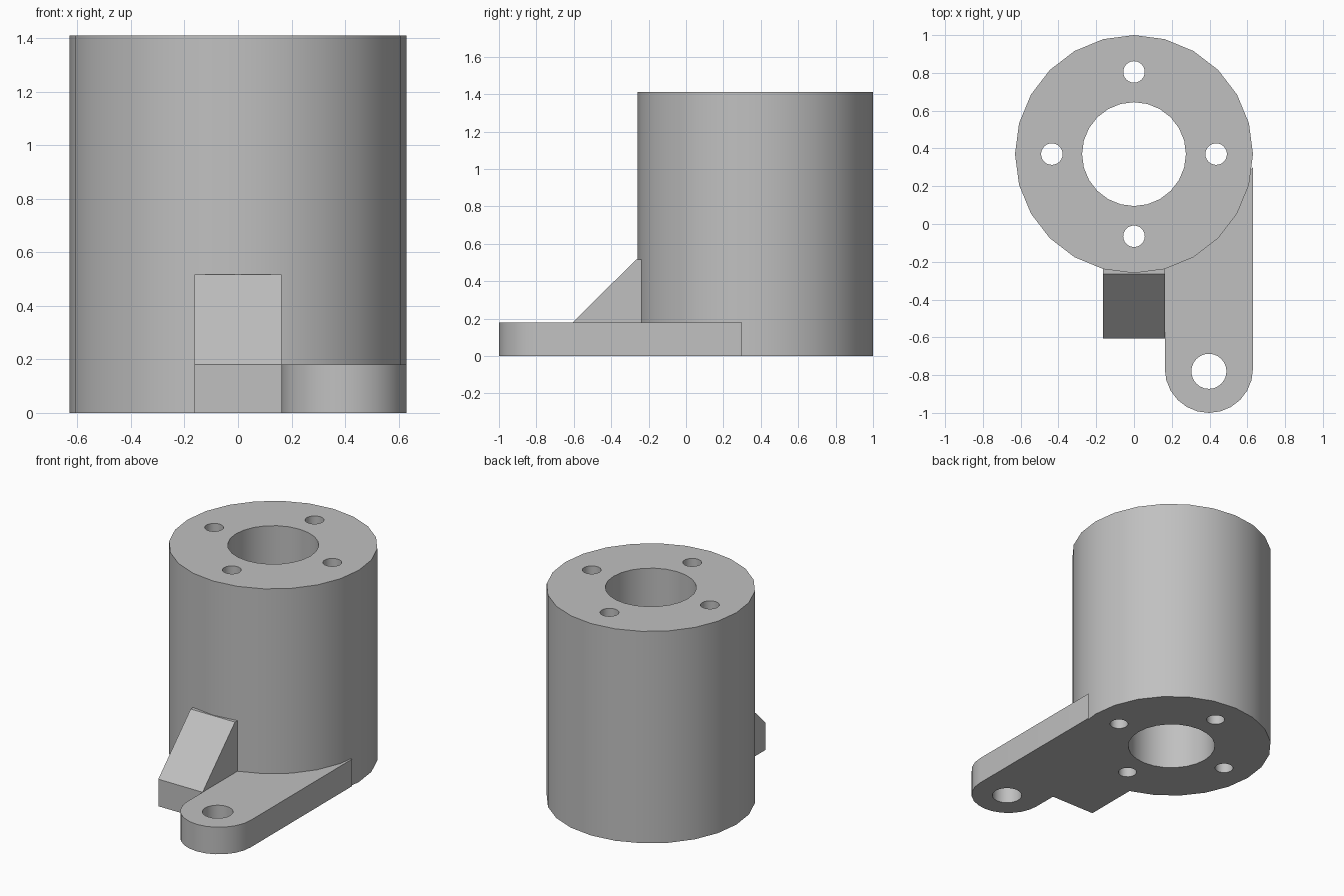
import bpy
import bmesh
from math import sin, cos, pi, radians
from mathutils import Vector

old = bpy.data.objects.get("Cube")
if old:
    bpy.data.objects.remove(old, do_unlink=True)

AXIS = Vector((0, 0.37))      # barrel centre
RADIUS, HEIGHT = 0.63, 1.41
BASE = 0.18                   # foot thickness
HALF = 0.163                  # half width of the rib

grey = bpy.data.materials.new("plain_grey")
grey.use_nodes = True
colour = (0.53, 0.53, 0.53, 1)
grey.diffuse_color = colour
grey.node_tree.nodes["Principled BSDF"].inputs["Base Color"].default_value = colour


def arc(centre, r, start=0, end=2 * pi, steps=24, closed=True):
    """Points along a circle or part of one."""
    count = steps if closed else steps + 1
    angles = [start + (end - start) * i / steps for i in range(count)]
    return [(centre[0] + r * cos(a), centre[1] + r * sin(a)) for a in angles]


def prism(name, points, direction):
    """Extrude a closed 3D outline into a solid."""
    bm = bmesh.new()
    face = bm.faces.new([bm.verts.new(p) for p in points])
    top = bmesh.ops.extrude_face_region(bm, geom=[face], use_keep_orig=True)["geom"]
    bmesh.ops.translate(bm, vec=direction,
                        verts=[v for v in top if isinstance(v, bmesh.types.BMVert)])
    bmesh.ops.recalc_face_normals(bm, faces=bm.faces)
    mesh = bpy.data.meshes.new(name)
    bm.to_mesh(mesh)
    bm.free()
    mesh.materials.append(grey)
    obj = bpy.data.objects.new(name, mesh)
    bpy.context.collection.objects.link(obj)
    return obj


def upright(name, outline, height, bottom=0):
    return prism(name, [(x, y, bottom) for x, y in outline], (0, 0, height))


def activate(obj):
    bpy.ops.object.select_all(action='DESELECT')
    obj.select_set(True)
    bpy.context.view_layer.objects.active = obj


def drill(obj, centre, r):
    """Cut a vertical through hole."""
    cutter = upright("drill", arc(centre, r), HEIGHT + 0.4, -0.2)
    cutter.hide_render = True
    mod = obj.modifiers.new("hole", 'BOOLEAN')
    mod.operation = 'DIFFERENCE'
    mod.solver = 'EXACT'
    mod.object = cutter
    activate(obj)
    bpy.ops.object.modifier_apply(modifier=mod.name)
    bpy.data.objects.remove(cutter, do_unlink=True)


# Barrel with central bore and four bolt holes
barrel = upright("barrel", arc(AXIS, RADIUS), HEIGHT)
drill(barrel, AXIS, 0.275)
for x, y in arc(AXIS, 0.435, steps=4):
    drill(barrel, (x, y), 0.057)

# Mounting lug with rounded end, running tangent to the barrel
lug_r = (RADIUS - HALF) / 2
lug_x = (RADIUS + HALF) / 2
outline = arc((lug_x, lug_r - 1), lug_r, pi, 2 * pi, 12, closed=False)
outline += [(RADIUS, 0.3), (HALF, -0.1)]
lug = upright("mounting_lug", outline, BASE)
drill(lug, (lug_x, -0.78), 0.093)

# Sloped rib against the front of the barrel
side = [(-0.2, 0), (-0.605, 0), (-0.605, BASE), (-0.265, 0.517), (-0.2, 0.517)]
rib = prism("sloped_rib", [(-HALF, y, z) for y, z in side], (2 * HALF, 0, 0))

for part in (barrel, lug):
    activate(part)
    bpy.ops.object.shade_smooth_by_angle(angle=radians(30))
